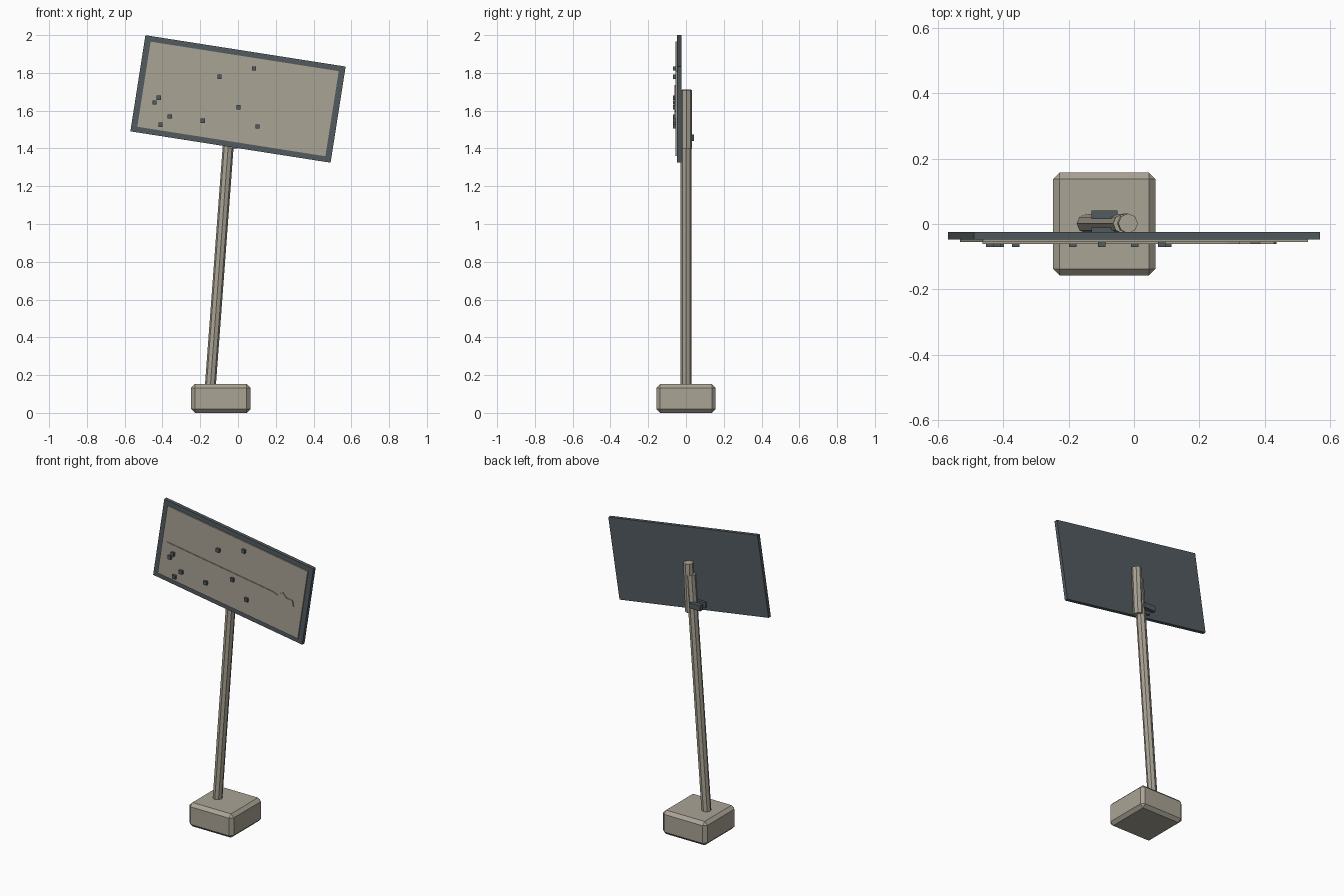
import bpy, math
from mathutils import Vector, Matrix

if "Cube" in bpy.data.objects:
    bpy.data.objects.remove(bpy.data.objects["Cube"])

def material(name, rgb):
    m = bpy.data.materials.new(name)
    m.diffuse_color = (*rgb, 1)
    m.use_nodes = True
    m.node_tree.nodes["Principled BSDF"].inputs["Base Color"].default_value = m.diffuse_color
    return m

TAN = material("warm_grey", (0.40, 0.37, 0.30))
DARK = material("slate", (0.085, 0.105, 0.115))
TILT = Matrix.Rotation(math.radians(8.9), 4, 'Y')
BOARD = Matrix.Translation((0, 0, 1.662)) @ TILT   # board frame: x along, z up

def box(name, lo, hi, mat, frame=Matrix(), bevel=0):
    lo, hi = Vector(lo), Vector(hi)
    bpy.ops.mesh.primitive_cube_add(size=1)
    o = bpy.context.object
    o.name = name
    o.data.transform(Matrix.Translation((lo + hi) / 2) @ Matrix.Diagonal((*(hi - lo), 1)))
    o.matrix_world = frame
    o.data.materials.append(mat)
    if bevel:
        b = o.modifiers.new("Bevel", 'BEVEL')
        b.width, b.segments = bevel, 1
    return o

def rod(name, a, b, r, mat):
    a, b = Vector(a), Vector(b)
    bpy.ops.mesh.primitive_cylinder_add(vertices=8, radius=r, depth=(b - a).length,
                                        location=(a + b) / 2)
    o = bpy.context.object
    o.name = name
    o.rotation_euler = (b - a).to_track_quat('Z', 'Y').to_euler()
    o.data.materials.append(mat)
    return o

# Chamfered foot block
box("base", (-0.248, -0.157, 0), (0.066, 0.157, 0.153), TAN, bevel=0.02)

# Leaning pole and the upper tube it meets
rod("post", (-0.148, 0.001, 0.12), (-0.035, 0.001, 1.64), 0.029, TAN)
rod("upper_tube", (-0.032, 0.002, 1.40), (-0.018, 0.002, 1.71), 0.030, TAN)

# Clamp plates either side of the pole
box("clamp_back", (-0.13, 0.015, 1.44), (-0.05, 0.042, 1.475), DARK)
box("clamp_front", (-0.13, -0.03, 1.44), (-0.05, -0.01, 1.475), DARK)

# Tilted board with a raised face panel
box("board", (-0.5365, -0.048, -0.2575), (0.5365, -0.025, 0.2575), DARK, BOARD)
box("face_panel", (-0.504, -0.055, -0.228), (0.504, -0.046, 0.228), TAN, BOARD)

# Thin raised line running across the panel
path = [(-0.47, 0), (0.29, 0.0), (0.328, -0.008), (0.358, 0.024), (0.39, 0),
        (0.434, 0), (0.447, -0.035)]
verts = [(x, y, z) for x, z in path for y in (-0.05, -0.061)]
faces = [(2 * i, 2 * i + 1, 2 * i + 3, 2 * i + 2) for i in range(len(path) - 1)]
me = bpy.data.meshes.new("panel_line")
me.from_pydata(verts, [], faces)
me.materials.append(TAN)
line = bpy.data.objects.new("panel_line", me)
bpy.context.collection.objects.link(line)
line.matrix_world = BOARD

# Small square studs scattered on the panel
studs = [(-0.098, 1.78), (0.085, 1.823), (-0.42, 1.669), (-0.442, 1.643), (-0.362, 1.569),
         (-0.41, 1.526), (-0.187, 1.547), (0.003, 1.618), (0.103, 1.516)]
H = 0.0115
for i, (x, z) in enumerate(studs):
    box(f"stud_{i + 1}", (x - H, -0.07, z - H), (x + H, -0.05, z + H), DARK)
